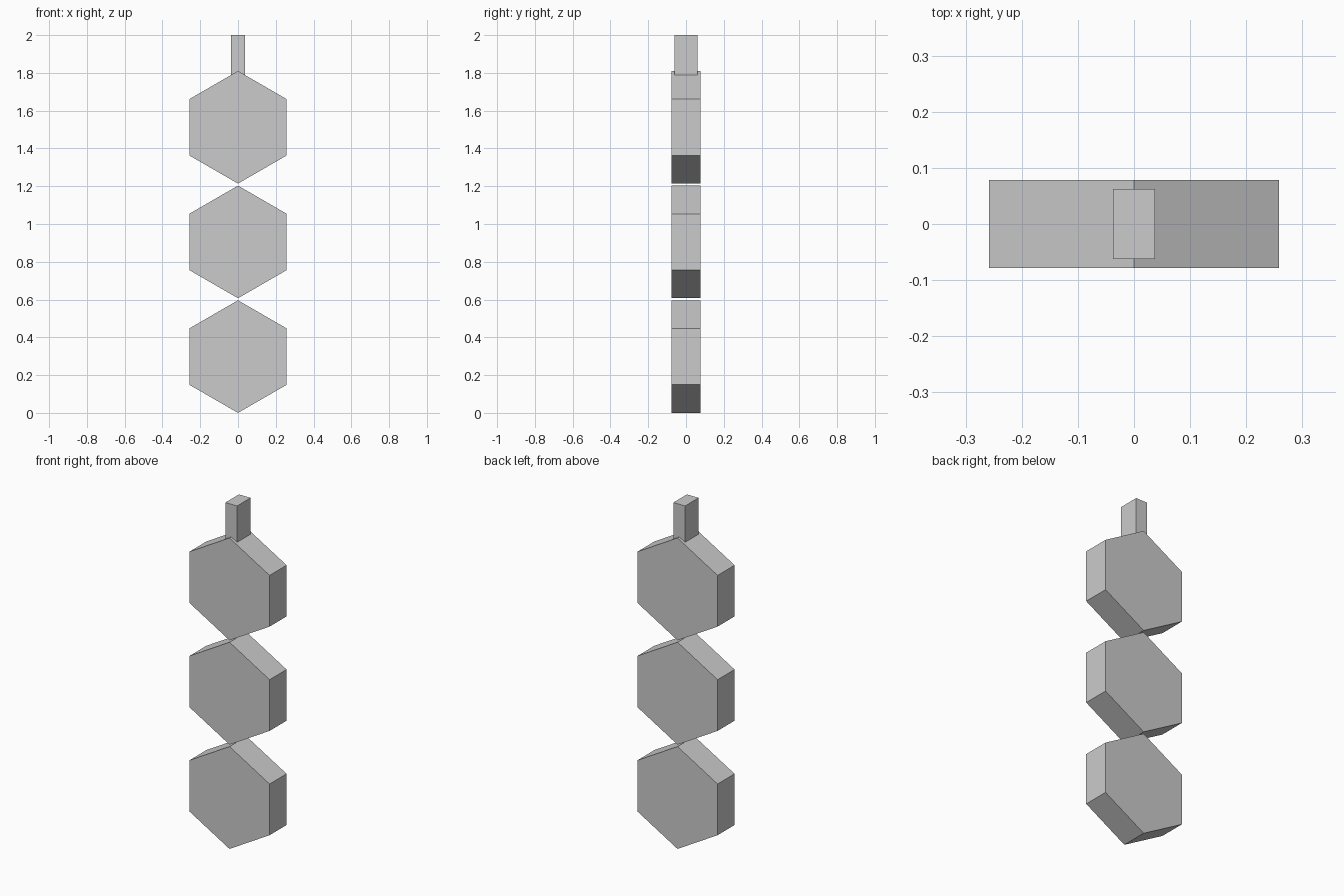
import bpy
import math

if "Cube" in bpy.data.objects:
    bpy.data.objects.remove(bpy.data.objects["Cube"])

RADIUS = 0.298
DEPTH = 0.156


def hex_plate(name, z):
    # Six-sided prism, axis along y, with one corner pointing straight up
    bpy.ops.mesh.primitive_cylinder_add(
        vertices=6, radius=RADIUS, depth=DEPTH,
        location=(0, 0, z), rotation=(math.pi / 2, 0, 0))
    plate = bpy.context.object
    plate.name = name
    bpy.ops.object.transform_apply(location=False, rotation=True, scale=True)
    return plate


# Three hexagonal plates stacked corner to corner with a small gap
for i, name in enumerate(("lower_plate", "middle_plate", "upper_plate")):
    hex_plate(name, RADIUS + 0.607 * i)

# Rectangular stem sunk into the top corner of the upper plate
STEM_BOTTOM, STEM_TOP = 1.76, 2.0
bpy.ops.mesh.primitive_cube_add(size=1, location=(0, 0, (STEM_BOTTOM + STEM_TOP) / 2))
stem = bpy.context.object
stem.name = "stem"
stem.scale = (0.075, 0.124, STEM_TOP - STEM_BOTTOM)
bpy.ops.object.transform_apply(location=False, rotation=False, scale=True)
